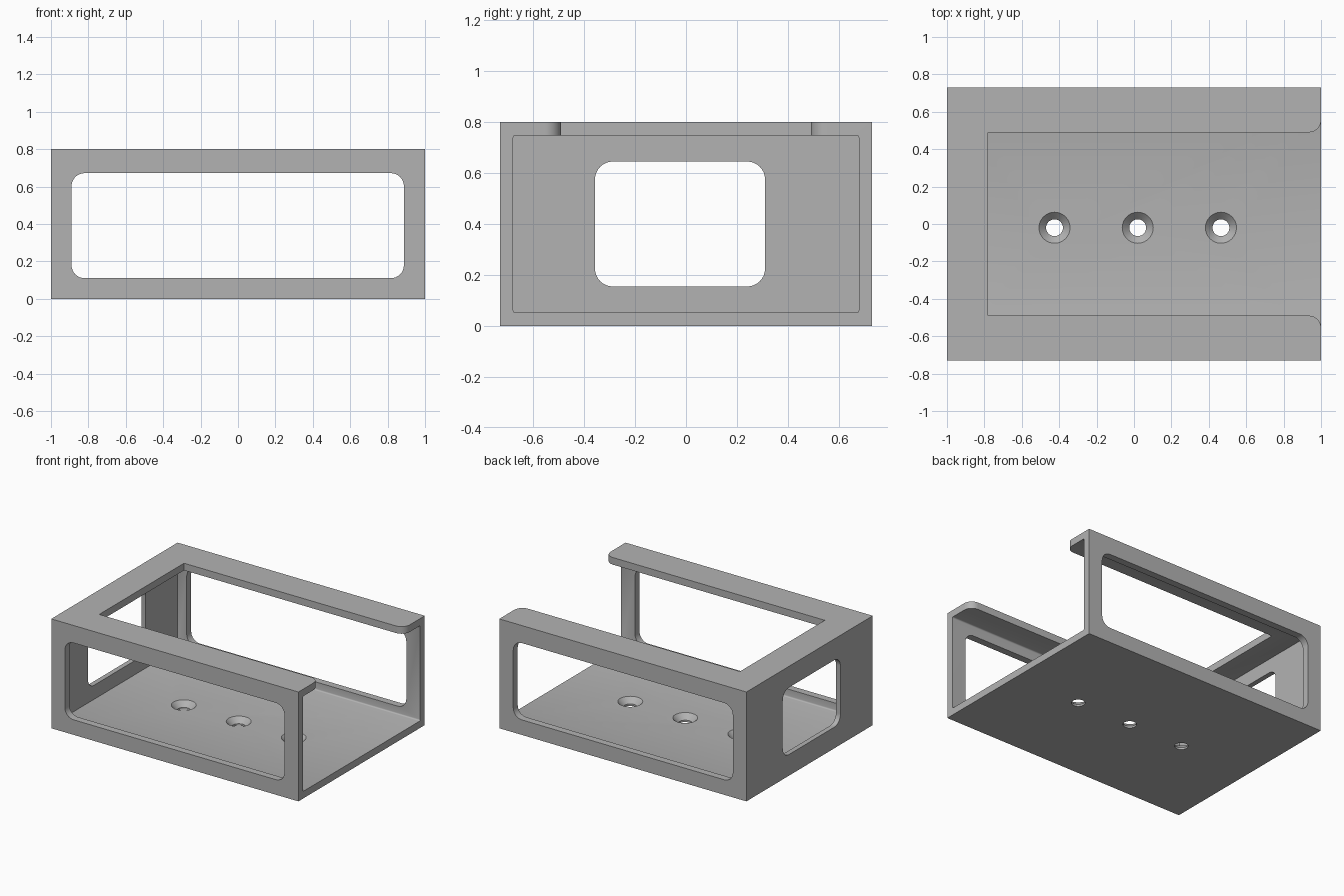
import bpy
import bmesh
from math import pi, sin, cos, radians

if "Cube" in bpy.data.objects:
    bpy.data.objects.remove(bpy.data.objects["Cube"], do_unlink=True)

LENGTH, WIDTH, HEIGHT = 2.0, 1.46, 0.8
WALL, END_WALL = 0.052, 0.036

grey = bpy.data.materials.new("plain_grey")
grey.use_nodes = True
colour = (0.45, 0.45, 0.45, 1)
grey.diffuse_color = colour
grey.node_tree.nodes["Principled BSDF"].inputs["Base Color"].default_value = colour

PLACE = {"X": lambda a, b, d: (d, a, b),
         "Y": lambda a, b, d: (a, d, b),
         "Z": lambda a, b, d: (a, b, d)}


def arc(cx, cy, r, start, end, steps):
    angles = [radians(start + (end - start) * i / steps) for i in range(steps + 1)]
    return [(cx + r * cos(t), cy + r * sin(t)) for t in angles]


def rounded_rect(a0, a1, b0, b1, r, steps=8):
    corners = [(a1 - r, b1 - r), (a0 + r, b1 - r), (a0 + r, b0 + r), (a1 - r, b0 + r)]
    return [p for i, (a, b) in enumerate(corners)
            for p in arc(a, b, r, 90 * i, 90 * i + 90, steps)]


def loft(name, axis, sections):
    """Solid through a list of (profile, depth) sections along an axis."""
    bm = bmesh.new()
    rings = [[bm.verts.new(PLACE[axis](a, b, depth)) for a, b in profile]
             for profile, depth in sections]
    n = len(rings[0])
    for low, high in zip(rings, rings[1:]):
        for i in range(n):
            j = (i + 1) % n
            bm.faces.new((low[i], low[j], high[j], high[i]))
    bm.faces.new(rings[0])
    bm.faces.new(rings[-1])
    bmesh.ops.recalc_face_normals(bm, faces=bm.faces)
    mesh = bpy.data.meshes.new(name)
    bm.to_mesh(mesh)
    bm.free()
    mesh.materials.append(grey)
    obj = bpy.data.objects.new(name, mesh)
    bpy.context.collection.objects.link(obj)
    return obj


def prism(name, axis, profile, start, end):
    return loft(name, axis, [(profile, start), (profile, end)])


# Outer block
x, y = LENGTH / 2, WIDTH / 2
holder = prism("open_holder", "Z", [(-x, -y), (x, -y), (x, y), (-x, y)], 0, HEIGHT)

# Cavity open at the +x end, side windows and end window
cutters = [
    prism("cavity_cutter", "X",
          rounded_rect(-y + WALL, y - WALL, WALL, HEIGHT - WALL, 0.01, 3), -x + END_WALL, 1.2),
    prism("side_window_cutter", "Y", rounded_rect(-0.89, 0.887, 0.11, 0.672, 0.07), -1, 1),
    prism("end_window_cutter", "X", rounded_rect(-0.357, 0.31, 0.155, 0.645, 0.07), -1.2, -0.8),
]

# Top slot with rounded lips at the open end
lip = arc(0.935, 0.555, 0.065, -90, 0, 8)
upper = [(-0.78, 0.49)] + lip + [(1.2, 0.555)]
slot = upper + [(a, -b) for a, b in reversed(upper)]
cutters.append(prism("slot_cutter", "Z", slot, 0.7, 0.9))

# Countersunk screw holes in the floor
for hole_x in (-0.425, 0.02, 0.465):
    def ring(r):
        return arc(hole_x, -0.02, r, 0, 348.75, 31)
    cutters.append(loft("screw_hole_cutter", "Z",
                        [(ring(0.045), -0.1), (ring(0.045), 0.014), (ring(0.093), 0.062)]))

# Apply the cuts
bpy.context.view_layer.objects.active = holder
holder.select_set(True)
for cutter in cutters:
    cutter.hide_render = True
    cut = holder.modifiers.new(cutter.name, "BOOLEAN")
    cut.operation = "DIFFERENCE"
    cut.solver = "EXACT"
    cut.object = cutter
    bpy.ops.object.modifier_apply(modifier=cut.name)
    bpy.data.objects.remove(cutter, do_unlink=True)

bpy.ops.object.shade_smooth_by_angle(angle=radians(32))
